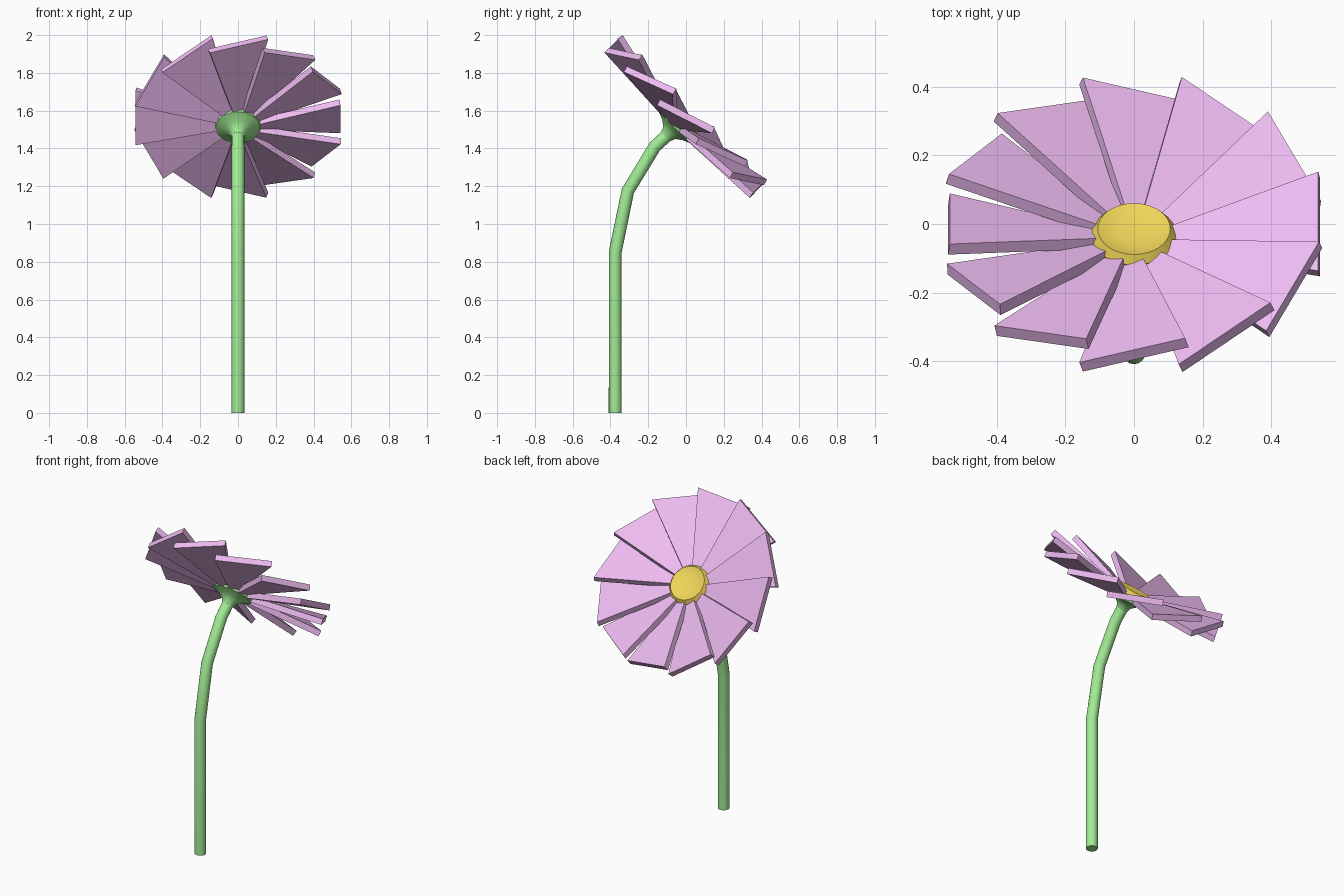
import bpy, bmesh
from math import sin, cos, radians, pi
from mathutils import Vector, Matrix

if "Cube" in bpy.data.objects:
    bpy.data.objects.remove(bpy.data.objects["Cube"])

# Flower head frame: tilted 45 degrees towards +y
HEAD = Matrix.Translation((0, 0, 1.57)) @ Matrix.Rotation(radians(-45), 4, 'X')


def material(name, rgb):
    m = bpy.data.materials.new(name)
    m.diffuse_color = (*rgb, 1)
    m.use_nodes = True
    m.node_tree.nodes["Principled BSDF"].inputs["Base Color"].default_value = m.diffuse_color
    return m


GREEN = material("green", (0.36, 0.84, 0.30))
PURPLE = material("purple", (0.85, 0.50, 0.88))
YELLOW = material("yellow", (0.86, 0.66, 0.10))


def finish(bm, name, mat, smooth=True):
    bmesh.ops.recalc_face_normals(bm, faces=bm.faces)
    me = bpy.data.meshes.new(name)
    bm.to_mesh(me)
    bm.free()
    me.materials.append(mat)
    ob = bpy.data.objects.new(name, me)
    bpy.context.collection.objects.link(ob)
    if smooth:
        bpy.ops.object.select_all(action='DESELECT')
        ob.select_set(True)
        bpy.context.view_layer.objects.active = ob
        bpy.ops.object.shade_smooth_by_angle(angle=radians(32))
    return ob


def skin(bm, rings):
    """Join successive rings of points into a capped tube."""
    loops = [[bm.verts.new(p) for p in r] for r in rings]
    for a, b in zip(loops, loops[1:]):
        for i in range(len(a)):
            j = (i + 1) % len(a)
            bm.faces.new((a[i], a[j], b[j], b[i]))
    bm.faces.new(loops[0])
    bm.faces.new(loops[-1])


def turned(name, profile, sides, mat):
    bm = bmesh.new()
    skin(bm, [[HEAD @ Vector((r * cos(2 * pi * i / sides), r * sin(2 * pi * i / sides), h))
               for i in range(sides)] for r, h in profile])
    return finish(bm, name, mat)


# Stem: straight below, bending into the head
path = [(-0.375, 0, 0), (-0.375, 0.85, 6), (-0.308, 1.175, 21),
        (-0.165, 1.41, 38), (-0.106, 1.464, 45)]  # y, z, lean in degrees
bm = bmesh.new()
rings = []
for y, z, lean in path:
    rot = Matrix.Rotation(-radians(lean), 3, 'X')
    rings.append([Vector((0, y, z)) + rot @ Vector((0.034 * cos(k * pi / 8), 0.034 * sin(k * pi / 8), 0))
                  for k in range(16)])
skin(bm, rings)
finish(bm, "stem", GREEN)

# Green cup under the petals
turned("flower_cup", [(0.034, -0.152), (0.045, -0.125), (0.075, -0.102),
                      (0.118, -0.085), (0.122, -0.07), (0.11, -0.06)], 24, GREEN)

# Yellow centre with raised rim and shallow dish
turned("flower_centre", [(0.115, -0.075), (0.124, -0.06), (0.124, -0.045),
                         (0.106, -0.020), (0.085, -0.028), (0.05, -0.036)], 32, YELLOW)

# Twelve twisted wedge petals, slightly cupped
TWIST, HALF, THICK = radians(18), 0.1625, 0.035
for n in range(12):
    side = Vector((0, cos(TWIST), sin(TWIST)))
    tip, end = Vector((0.015, 0, -0.073)), Vector((0.54, 0, 0))
    up = (end - tip).cross(side).normalized() * THICK / 2
    outline = [tip - side * 0.005, end - side * HALF, end + side * HALF, tip + side * 0.005]
    turn = HEAD @ Matrix.Rotation(n * pi / 6, 4, 'Z')
    bm = bmesh.new()
    skin(bm, [[turn @ (p - up) for p in outline], [turn @ (p + up) for p in outline]])
    finish(bm, f"petal_{n + 1}", PURPLE, smooth=False)
